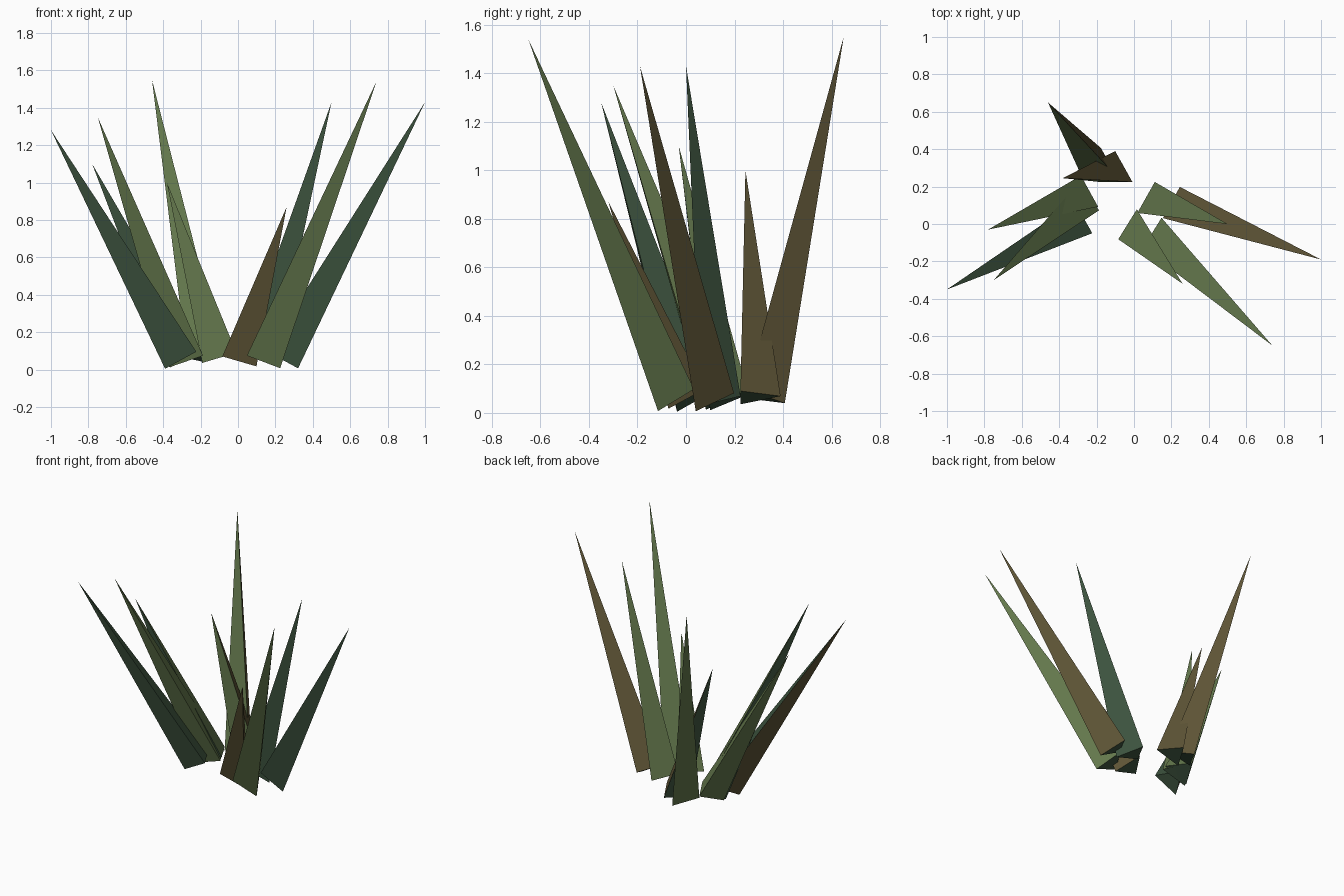
import bpy, math
from mathutils import Vector

if "Cube" in bpy.data.objects:
    bpy.data.objects.remove(bpy.data.objects["Cube"])

# linear colours of the leaf faces
COLOURS = {"leaf green": (0.127, 0.187, 0.073, 1),
           "dark blue green": (0.047, 0.088, 0.049, 1),
           "dry brown": (0.112, 0.090, 0.037, 1)}
mats = []
for name, col in COLOURS.items():
    m = bpy.data.materials.new(name)
    m.diffuse_color = col
    m.use_nodes = True
    m.node_tree.nodes["Principled BSDF"].inputs["Base Color"].default_value = m.diffuse_color
    mats.append(m)
G, B, N = 0, 1, 2
RADIUS = 0.11


def blade(i, base, tip, faces):
    """Three-sided spike square to its axis; faces = colours of back-left, front, back-right."""
    base, tip = Vector(base), Vector(tip)
    turn = Vector((0, 0, 1)).rotation_difference(tip - base)
    ring = []
    for k in range(3):
        a = math.radians(90 + 120 * k)
        ring.append(base + turn @ Vector((RADIUS * math.cos(a), RADIUS * math.sin(a), 0)))
    me = bpy.data.meshes.new("leaf_blade")
    me.from_pydata(ring + [tip], [], [(0, 1, 3), (1, 2, 3), (2, 0, 3), (2, 1, 0)])
    for m in mats:
        me.materials.append(m)
    for p, c in zip(me.polygons, faces + (B,)):
        p.material_index = c
    ob = bpy.data.objects.new(f"leaf_blade_{i}", me)
    bpy.context.collection.objects.link(ob)


# base centre, tip, face colours
BLADES = [
    # left clump
    ((-0.31, 0.01, 0.064), (-1.00, -0.35, 1.28), (N, B, B)),
    ((-0.28, 0.15, 0.060), (-0.78, -0.03, 1.10), (G, B, G)),
    ((-0.28, 0.13, 0.060), (-0.75, -0.30, 1.35), (B, G, G)),
    # back clump
    ((-0.18, 0.30, 0.065), (-0.46, 0.65, 1.55), (G, G, N)),
    ((-0.10, 0.28, 0.065), (-0.38, 0.245, 1.00), (B, G, N)),
    # right clump
    ((0.01, -0.025, 0.062), (0.26, -0.32, 0.87), (G, N, N)),
    ((0.11, 0.115, 0.060), (0.50, 0.00, 1.43), (G, B, B)),
    ((0.14, -0.07, 0.060), (0.74, -0.65, 1.54), (G, G, G)),
    ((0.24, 0.09, 0.062), (1.00, -0.19, 1.43), (N, B, N)),
]
for i, (b, t, f) in enumerate(BLADES, 1):
    blade(i, b, t, f)
